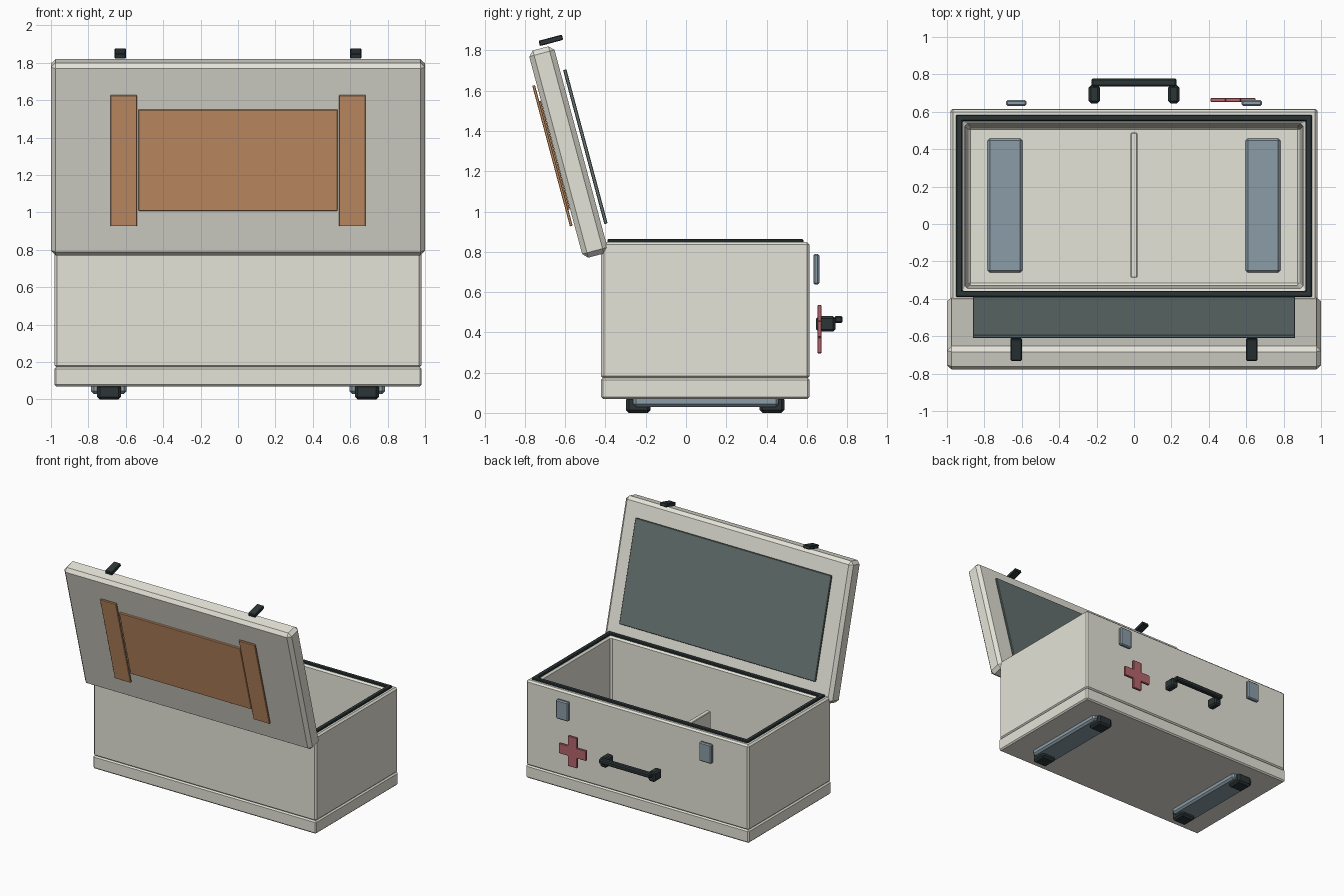
import bpy, bmesh, math
from mathutils import Matrix, Vector

if "Cube" in bpy.data.objects:
    bpy.data.objects.remove(bpy.data.objects["Cube"])


def material(name, rgb):
    m = bpy.data.materials.new(name)
    m.diffuse_color = (*rgb, 1)
    m.use_nodes = True
    m.node_tree.nodes["Principled BSDF"].inputs["Base Color"].default_value = m.diffuse_color
    return m


SHELL = material("shell_grey", (0.78, 0.77, 0.69))
BLACK = material("black_rubber", (0.025, 0.036, 0.038))
STEEL = material("blue_steel", (0.26, 0.34, 0.39))
FOAM = material("dark_foam", (0.13, 0.17, 0.165))
LEATHER = material("leather", (0.65, 0.325, 0.15))
RED = material("red", (0.46, 0.13, 0.15))

# Lid frame: local x = width, y = along the open lid, z = outward
LID = Matrix.Translation((0, -0.585, 1.298)) @ Matrix.Rotation(math.radians(105), 4, 'X')


def finish(name, bm, mat, bevel=0, frame=None):
    bmesh.ops.recalc_face_normals(bm, faces=bm.faces)
    me = bpy.data.meshes.new(name)
    bm.to_mesh(me)
    bm.free()
    me.materials.append(mat)
    ob = bpy.data.objects.new(name, me)
    bpy.context.collection.objects.link(ob)
    if frame:
        ob.matrix_world = frame
    if bevel:
        b = ob.modifiers.new("edge_chamfer", 'BEVEL')
        b.width, b.segments, b.limit_method = bevel, 1, 'ANGLE'
    return ob


def cuboid(x, y, z):
    bm = bmesh.new()
    bmesh.ops.create_cube(bm, size=1)
    for v in bm.verts:
        v.co = [a + (b - a) * (c + 0.5) for (a, b), c in zip((x, y, z), v.co)]
    return bm


def box(name, x, y, z, mat, bevel=0.006, frame=None):
    return finish(name, cuboid(x, y, z), mat, bevel, frame)


def pair(name, x, y, z, mat, bevel=0.006, frame=None):
    box(name + "_right", x, y, z, mat, bevel, frame)
    box(name + "_left", (-x[1], -x[0]), y, z, mat, bevel, frame)


def z_caps(bm):
    return sorted((f for f in bm.faces if abs(f.normal.z) > 0.9),
                  key=lambda f: f.calc_center_median().z)


def inset(bm, face, wall):
    bmesh.ops.inset_individual(bm, faces=[face], thickness=wall, use_even_offset=True)


def ring(name, x, y, z, low_wall, top_wall, mat, bevel):
    """Rectangular frame: inset a box bottom and top, then bridge the hole."""
    bm = cuboid(x, y, z)
    bm.normal_update()
    caps = z_caps(bm)
    for cap, wall in zip(caps, (low_wall, top_wall)):
        inset(bm, cap, wall)
    edges = [e for f in caps for e in f.edges]
    bmesh.ops.delete(bm, geom=caps, context='FACES_ONLY')
    bmesh.ops.bridge_loops(bm, edges=edges)
    return finish(name, bm, mat, bevel)


def tray(name, x, y, z, wall, floor_z, mat, bevel):
    """Box with its top face inset and pushed down to a floor."""
    bm = cuboid(x, y, z)
    bm.normal_update()
    top = z_caps(bm)[1]
    inset(bm, top, wall)
    floor = bmesh.ops.extrude_discrete_faces(bm, faces=[top])["faces"][0]
    for v in floor.verts:
        v.co.z = floor_z
    return finish(name, bm, mat, bevel)


# Case: tapered wall shell on a base tray, rim gasket, inner divider
ring("case_walls", (-0.98, 0.98), (-0.421, 0.613), (0.169, 0.848), 0.095, 0.077, SHELL, 0.013)
tray("base_tray", (-0.982, 0.982), (-0.423, 0.614), (0.07, 0.173), 0.098, 0.098, SHELL, 0.01)
ring("rim_gasket", (-0.951, 0.951), (-0.391, 0.584), (0.838, 0.863), 0.034, 0.034, BLACK, 0.005)
box("divider", (-0.018, 0.018), (-0.287, 0.488), (0.09, 0.522), SHELL, 0.004)

# Skid rails and rubber feet
pair("skid_rail", (0.595, 0.785), (-0.262, 0.46), (0.03, 0.11), STEEL, 0.014)
for end, y in (("front", (-0.298, -0.176)), ("back", (0.366, 0.488))):
    pair(end + "_foot", (0.626, 0.753), y, (0, 0.08), BLACK, 0.014)

# Carry handle
pair("handle_mount", (0.183, 0.242), (0.645, 0.742), (0.403, 0.48), BLACK, 0.012)
box("handle_bar", (-0.228, 0.228), (0.736, 0.778), (0.446, 0.482), BLACK, 0.008)

# Latch plates
pair("latch_plate", (0.575, 0.684), (0.632, 0.662), (0.638, 0.79), STEEL, 0.008)

# Red cross: one quarter outline turned four times, then extruded
bm = bmesh.new()
verts = []
for k in range(4):
    for p in ((0.12, -0.04), (0.12, 0.04), (0.04, 0.04)):
        q = Matrix.Rotation(k * math.pi / 2, 2) @ Vector(p)
        verts.append(bm.verts.new((0.53 + q.x, 0.653, 0.416 + q.y)))
face = bm.faces.new(verts)
ext = bmesh.ops.extrude_face_region(bm, geom=[face])["geom"]
bmesh.ops.translate(bm, vec=(0, 0.02, 0),
                    verts=[g for g in ext if isinstance(g, bmesh.types.BMVert)])
finish("red_cross", bm, RED, 0.003)

# Open lid with lining, outer patch, straps and clips
box("lid", (-1, 1), (-0.535, 0.53), (-0.065, 0.065), SHELL, 0.025, LID)
box("lid_lining", (-0.862, 0.862), (-0.395, 0.397), (-0.097, -0.08), FOAM, 0.003, LID)
box("lid_patch", (-0.533, 0.533), (-0.279, 0.28), (0.066, 0.081), LEATHER, 0.003, LID)
pair("lid_strap", (0.54, 0.682), (-0.362, 0.362), (0.074, 0.088), LEATHER, 0.003, LID)
pair("lid_clip", (0.6, 0.66), (0.542, 0.569), (-0.12, 0.0), BLACK, 0.004, LID)
